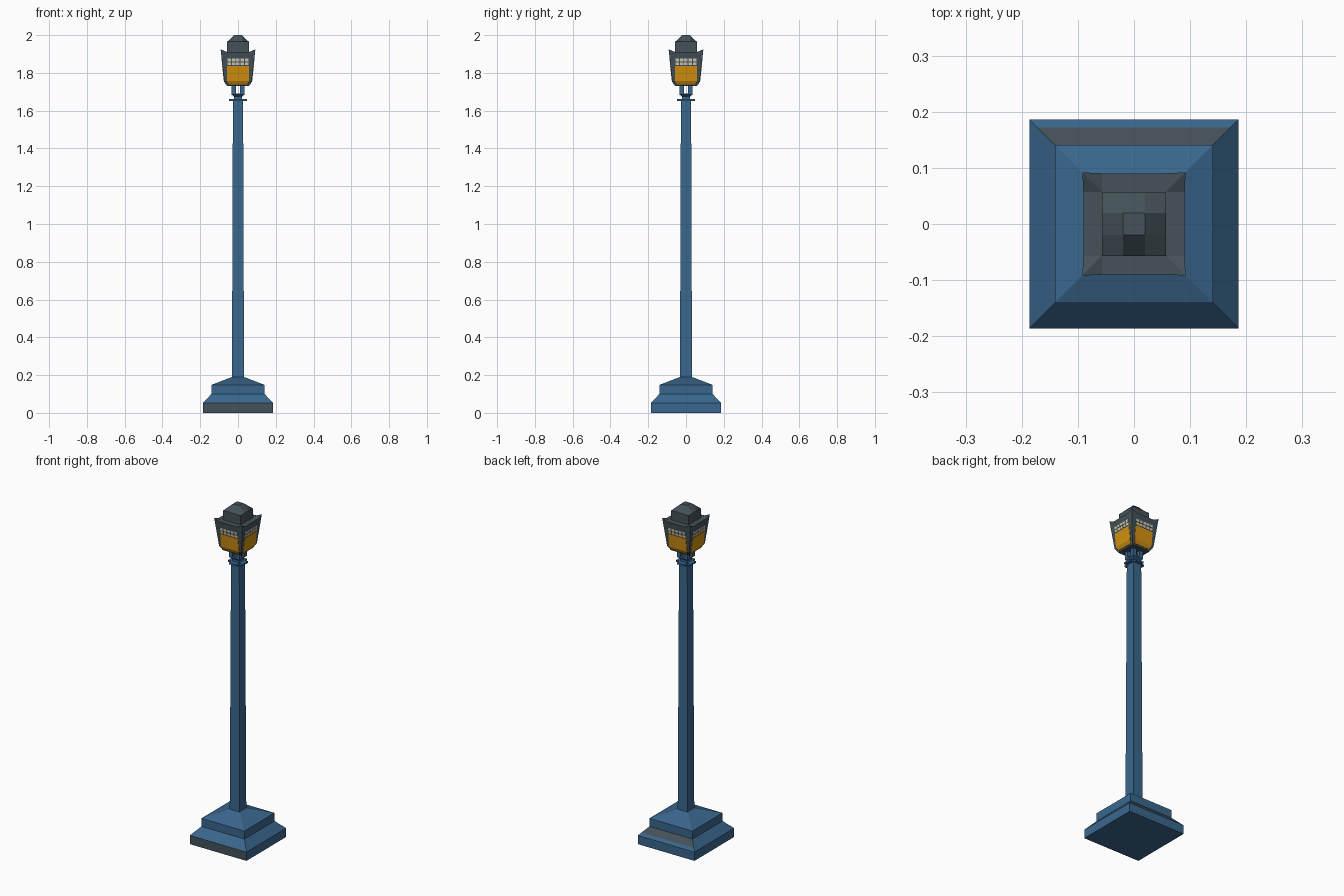
import bpy, bmesh
from mathutils import Matrix, Vector
from math import pi

if "Cube" in bpy.data.objects:
    bpy.data.objects.remove(bpy.data.objects["Cube"])


def material(name, rgb):
    m = bpy.data.materials.new(name)
    m.diffuse_color = (*rgb, 1)
    m.use_nodes = True
    m.node_tree.nodes["Principled BSDF"].inputs["Base Color"].default_value = m.diffuse_color
    return m


BLUE = material("blue paint", (0.042, 0.135, 0.27))
GREY = material("dark grey metal", (0.058, 0.085, 0.10))
AMBER = material("amber glass", (0.66, 0.29, 0.006))
CREAM = material("cream glass", (0.64, 0.61, 0.46))


def finish(bm, name, mats):
    bmesh.ops.remove_doubles(bm, verts=bm.verts, dist=1e-5)
    bmesh.ops.recalc_face_normals(bm, faces=bm.faces)
    me = bpy.data.meshes.new(name)
    bm.to_mesh(me)
    bm.free()
    for m in mats:
        me.materials.append(m)
    ob = bpy.data.objects.new(name, me)
    bpy.context.collection.objects.link(ob)
    return ob


def loft(bm, profile, cap_top=True):
    """Stack square rings given as (half width, height)."""
    rings = [[bm.verts.new((sx * h, sy * h, z)) for sx, sy in
              ((-1, -1), (1, -1), (1, 1), (-1, 1))] for h, z in profile]
    for a, b in zip(rings, rings[1:]):
        for i in range(4):
            j = (i + 1) % 4
            bm.faces.new((a[i], a[j], b[j], b[i]))
    bm.faces.new(rings[0][::-1])
    if cap_top:
        bm.faces.new(rings[-1])


def box(bm, lo, hi):
    lo, hi = Vector(lo), Vector(hi)
    mat = Matrix.Translation((lo + hi) / 2) @ Matrix.Diagonal((*(hi - lo), 1))
    bmesh.ops.create_cube(bm, size=1, matrix=mat)


# Stepped base, with the worn grey front plinth and back slope
bm = bmesh.new()
loft(bm, [(0.186, 0), (0.186, 0.052), (0.172, 0.067), (0.141, 0.10),
          (0.141, 0.148), (0.032, 0.19)])
base = finish(bm, "stepped_base", [BLUE, GREY])
for f in base.data.polygons:
    c, n = f.center, f.normal
    front = n.y < -0.9 and c.z < 0.05
    back = n.y > 0.5 and 0.067 < c.z < 0.10
    f.material_index = int(front or back)

# Tapered square pole
bm = bmesh.new()
loft(bm, [(0.032, 0.185), (0.027, 1.66)])
finish(bm, "pole", [BLUE])

# Crossbar plates at the pole top
for name, x, y in (("crossbar_x", 0.048, 0.025), ("crossbar_y", 0.025, 0.048)):
    bm = bmesh.new()
    box(bm, (-x, -y, 1.651), (x, y, 1.661))
    finish(bm, name, [BLUE])

# Neck with four corner brackets holding the lantern
bm = bmesh.new()
loft(bm, [(0.022, 1.655), (0.022, 1.675), (0.034, 1.685), (0.034, 1.692)])
for sx in (-1, 1):
    for sy in (-1, 1):
        x, y = sorted((sx * 0.011, sx * 0.034)), sorted((sy * 0.011, sy * 0.034))
        box(bm, (x[0], y[0], 1.69), (x[1], y[1], 1.735))
finish(bm, "neck_brackets", [BLUE])

# Lantern body: flared walls, raised rim corners and sloping roof
Z0, Z1, Z2, ZR = 1.73, 1.757, 1.925, 1.91
H0, H1, H2, HB = 0.058, 0.073, 0.092, 0.057


def wall(z):
    if z < Z1:
        return H0 + (H1 - H0) * (z - Z0) / (Z1 - Z0)
    return H1 + (H2 - H1) * (z - Z1) / (Z2 - Z1)


bm = bmesh.new()
loft(bm, [(H0, Z0), (H1, Z1)], cap_top=False)
for k in range(4):
    rot = Matrix.Rotation(k * pi / 2, 3, 'Z')

    def face(*pts):
        bm.faces.new([bm.verts.new(rot @ Vector(p)) for p in pts])
    w = wall(ZR)
    low = [(-H1, -H1, Z1), (H1, -H1, Z1)]
    corner = [(-H2, -H2, Z2), (H2, -H2, Z2)]
    rim = [(-HB, -w, ZR), (HB, -w, ZR)]
    inner = [(-HB, -HB, ZR), (HB, -HB, ZR)]
    face(low[0], low[1], corner[1], rim[1], rim[0], corner[0])
    face(rim[0], rim[1], inner[1], inner[0])
    face(corner[0], rim[0], inner[0])
    face(rim[1], corner[1], inner[1])
finish(bm, "lantern_body", [GREY])

# Cap block with a faceted top made from a 3 x 3 grid
bm = bmesh.new()
loft(bm, [(HB, ZR - 0.01), (HB, 1.965)], cap_top=False)
steps = (-HB, -0.02, 0.02, HB)
grid = [[bm.verts.new((x, y, 2.0 if max(abs(x), abs(y)) < 0.03 else 1.965))
         for x in steps] for y in steps]
for j in range(3):
    for i in range(3):
        bm.faces.new((grid[j][i], grid[j][i + 1], grid[j + 1][i + 1], grid[j + 1][i]))
finish(bm, "lantern_cap", [GREY])


def pane(bm, rot, x0, x1, z0, z1, x0b=None, x1b=None):
    """Thin plate lying on a lantern wall; b values give the lower edge."""
    x0b = x0 if x0b is None else x0b
    x1b = x1 if x1b is None else x1b
    layers = []
    for off in (-0.001, 0.002):
        layers.append([bm.verts.new(rot @ Vector((x, -wall(z) - off, z))) for x, z in
                       ((x0b, z0), (x1b, z0), (x1, z1), (x0, z1))])
    a, b = layers
    bm.faces.new(a)
    bm.faces.new(b)
    for i in range(4):
        j = (i + 1) % 4
        bm.faces.new((a[i], a[j], b[j], b[i]))


# Amber windows with a grid of cream panes above, on all four walls
amber, cream = bmesh.new(), bmesh.new()
for k in range(4):
    rot = Matrix.Rotation(k * pi / 2, 3, 'Z')
    pane(amber, rot, -0.058, 0.058, Z1, 1.837)
    pane(amber, rot, -0.058, 0.058, 1.738, Z1, -0.047, 0.047)
    for c in range(5):
        x = -0.056 + c * 0.0232
        for z in (1.841, 1.860):
            pane(cream, rot, x, x + 0.0185, z, z + 0.015)
finish(amber, "amber_windows", [AMBER])
finish(cream, "cream_panes", [CREAM])
